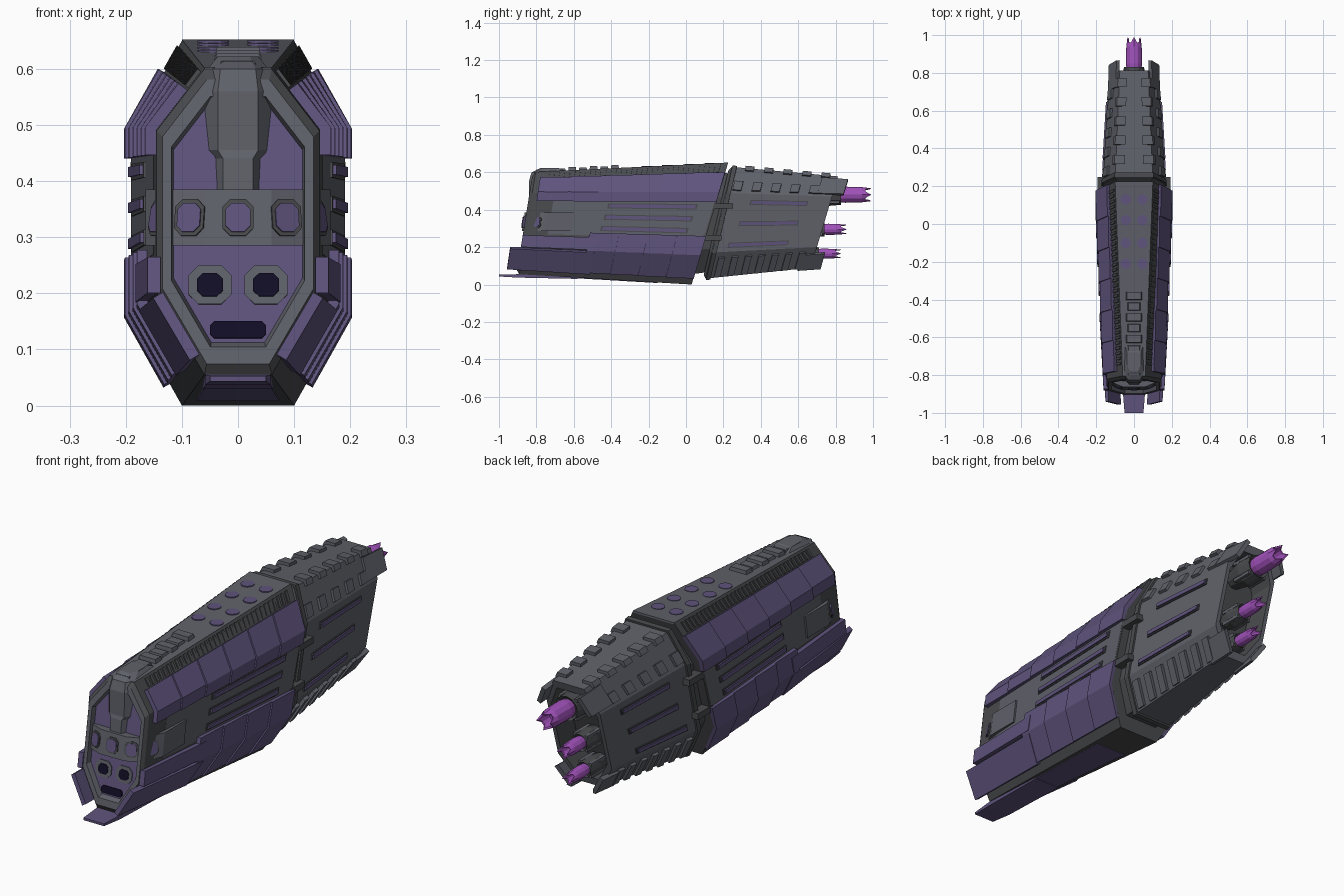
import bpy, bmesh, math
from mathutils import Vector, Matrix

if "Cube" in bpy.data.objects:
    bpy.data.objects.remove(bpy.data.objects["Cube"])

def material(name, col):
    m = bpy.data.materials.new(name)
    m.diffuse_color = (*col, 1)
    m.use_nodes = True
    m.node_tree.nodes["Principled BSDF"].inputs["Base Color"].default_value = m.diffuse_color
    return m

GREY = material("hull grey", (0.115, 0.12, 0.142))
DARK = material("dark grey", (0.068, 0.07, 0.076))
PURPLE = material("armour purple", (0.115, 0.088, 0.205))
GLOW = material("engine violet", (0.36, 0.085, 0.50))
NAVY = material("window navy", (0.006, 0.004, 0.02))

def loft(name, rings, mats, cap_mat=None):
    """Bridge closed rings; mats is one material or one per band."""
    bm = bmesh.new()
    if not isinstance(mats, list):
        mats = [mats] * (len(rings) - 1)
    slots = list(dict.fromkeys(mats + [cap_mat or mats[-1]]))
    vs = [[bm.verts.new(p) for p in r] for r in rings]
    n = len(rings[0])
    for k in range(len(rings) - 1):
        for i in range(n):
            j = (i + 1) % n
            f = bm.faces.new((vs[k][i], vs[k][j], vs[k + 1][j], vs[k + 1][i]))
            f.material_index = slots.index(mats[k])
    bm.faces.new(vs[0][::-1]).material_index = slots.index(mats[0])
    bm.faces.new(vs[-1]).material_index = slots.index(cap_mat or mats[-1])
    bmesh.ops.recalc_face_normals(bm, faces=bm.faces)
    me = bpy.data.meshes.new(name)
    bm.to_mesh(me)
    bm.free()
    for m in slots:
        me.materials.append(m)
    ob = bpy.data.objects.new(name, me)
    bpy.context.collection.objects.link(ob)
    return ob

# Hulls: half octagon at each end (top centre to bottom centre), sheared end planes y = a + b*z
FRONT = dict(f=[(0, .60), (.06, .60), (.145, .49), (.145, .20), (.06, .055), (0, .055)],
             r=[(0, .65), (.10, .65), (.19, .49), (.19, .16), (.10, 0), (0, 0)],
             yf=(-.90, .16), yr=(.03, .30))
REAR = dict(f=[(0, .63), (.10, .63), (.165, .49), (.165, .17), (.09, .03), (0, .03)],
            r=[(0, .578), (.075, .578), (.13, .47), (.13, .20), (.06, .09), (0, .09)],
            yf=(.083, .235), yr=(.64, .30))

def lerp(a, b, t):
    return a + (b - a) * t

def corner(h, s, i):
    return Vector(h['f'][i]).lerp(Vector(h['r'][i]), s) if 0 <= s <= 1 else \
        Vector(h['f'][i]) * (1 - s) + Vector(h['r'][i]) * s

def yat(h, s, z):
    return lerp(h['yf'][0] + h['yf'][1] * z, h['yr'][0] + h['yr'][1] * z, s)

def s_of(h, y, z):
    a, b = h['yf'][0] + h['yf'][1] * z, h['yr'][0] + h['yr'][1] * z
    return (y - a) / (b - a)

def ring(h, s, k=1.0, dy=0.0):
    half = [corner(h, s, i) for i in range(1, 5)]
    zc = (half[0].y + half[3].y) / 2
    pts = [(p.x, p.y) for p in half] + [(-p.x, p.y) for p in half[::-1]]
    return [(x * k, yat(h, s, zc + (z - zc) * k) + dy, zc + (z - zc) * k) for x, z in pts]

def seg_normal(h, s, i):
    d = (corner(h, s, i + 1) - corner(h, s, i)).normalized()
    return Vector((-d.y, d.x))

def plate(name, h, s0, s1, u0, u1, h0, h1, mat):
    """Armour plate following the hull between stations s and profile positions u, on both sides."""
    us = [u0] + [i for i in range(1, 5) if u0 < i < u1] + [u1]
    rings = []
    for s, t in ((s0, h0), (s1, h1)):
        outer, inner = [], []
        for u in us:
            i = min(int(u), 4)
            p = corner(h, s, i).lerp(corner(h, s, i + 1), u - i)
            n = seg_normal(h, s, i if u < u1 or u != i else i - 1)
            if u == i and u0 < u < u1:
                m = (n + seg_normal(h, s, i - 1)).normalized()
                n = m / m.dot(n)
            for lst, off in ((outer, t), (inner, -.006)):
                q = p + n * off
                lst.append((q.x, yat(h, s, p.y), q.y))
        rings.append(outer + inner[::-1])
    for side, sx in (("right", 1), ("left", -1)):
        loft(f"{name}_{side}", [[(x * sx, y, z) for x, y, z in r] for r in rings], mat)

def box(name, c, d, mat, taper=1.0):
    rings = []
    for sz, k in ((-1, 1), (1, taper)):
        rings.append([(c[0] + a * d[0] / 2 * k, c[1] + b * d[1] / 2 * k, c[2] + sz * d[2] / 2)
                      for a, b in ((-1, -1), (1, -1), (1, 1), (-1, 1))])
    return loft(name, rings, mat)

def window(name, c, w, h, yaw, mat, depth=.006, pitch=-.16):
    """Thin rectangle with clipped corners facing the front."""
    k = min(w, h) * .25
    pts = [(w / 2, h / 2 - k), (w / 2 - k, h / 2), (-w / 2 + k, h / 2), (-w / 2, h / 2 - k),
           (-w / 2, -h / 2 + k), (-w / 2 + k, -h / 2), (w / 2 - k, -h / 2), (w / 2, -h / 2 + k)]
    ob = loft(name, [[(x, y, z) for x, z in pts] for y in (-depth / 2, depth / 2)], mat)
    ob.matrix_world = Matrix.Translation(c) @ Matrix.Rotation(yaw, 4, 'Z') @ Matrix.Rotation(pitch, 4, 'X')

# Main hull sections, joining neck and hollow stern
loft("front_hull", [ring(FRONT, 1), ring(FRONT, 0), ring(FRONT, 0, .93, -.015), ring(FRONT, 0, .82, -.015),
                    ring(FRONT, 0, .79, .008)], [DARK, DARK, GREY, GREY], PURPLE)
loft("neck", [ring(FRONT, .93, .86), ring(REAR, .1, .88)], DARK)
loft("rear_hull", [ring(REAR, 0, .93), ring(REAR, .025), ring(REAR, 1), ring(REAR, 1, .86), ring(REAR, 1, .8, -.11)],
     [DARK, GREY, GREY, DARK], DARK)
plate("top_deck", FRONT, .0, 1, 0, 1, .002, .002, GREY)
plate("side_wall", FRONT, .12, .99, 2.1, 2.75, .001, .001, GREY)

# Stepped purple armour
N = 6
for i in range(N):
    a, b = .03 + i * .97 / N, .03 + (i + 1) * .97 / N
    plate(f"upper_armour_{i}", FRONT, a, b, 1.35, 2.15, .019, .013, PURPLE)
    if i > 1:
        plate(f"lower_armour_{i}", FRONT, a, b, 2.70, 3.76, .019, .013, PURPLE)
plate("side_prong", FRONT, -.015, .40, 2.78, 3.0, .017, .02, PURPLE)
plate("diagonal_prong", FRONT, -.075, .40, 3.03, 3.8, .014, .02, PURPLE)
plate("keel_armour", FRONT, .1, .8, 4.2, 5, .004, .003, PURPLE)
loft("keel_prong", [[(-w, y, z), (w, y, z), (w, y, z + t), (-w, y, z + t)] for w, y, z, t in
                    ((.05, -1, .043, .01), (.058, -.9, .037, .018), (.062, -.58, .03, .025))], PURPLE)

# Ribbed strips beside the top deck
for i in range(34):
    s = .06 + i * .027
    plate(f"strip_rib_{i}", FRONT, s, s + .014, 1.06, 1.32, .006, .006, DARK)

# Side stripes on both hulls: grey rail with a purple bar
def stripe(name, h, y0, y1, z):
    u = 2 + (h['r'][2][1] - z) / (h['r'][2][1] - h['r'][3][1])
    s0, s1 = s_of(h, y0, z), s_of(h, y1, z)
    plate(name + "_rail", h, s0, s1, u - .045, u + .045, .005, .005, DARK)
    plate(name + "_bar", h, s0 + .01, s1 - .01, u - .028, u + .028, .011, .011, PURPLE)
for i, z in enumerate((.415, .35, .285)):
    stripe(f"front_stripe_{i}", FRONT, -.42 - .02 * i, .06 - .025 * i, z)
for i, z in enumerate((.43, .33, .23)):
    stripe(f"rear_stripe_{i}", REAR, .34 - .055 * i, .65 - .05 * i, z)

# Rear hull blocks on the top edge, upper slope and lower slope
for i in range(5):
    s = .15 + i * .175
    plate(f"top_block_{i}", REAR, s, s + .08, .5, 1.12, .013, .013, GREY)
    plate(f"slope_block_{i}", REAR, s - .07, s + .01, 1.55, 1.9, .012, .012, GREY)
for i in range(7):
    s = .1 + i * .125
    plate(f"lower_block_{i}", REAR, s, s + .06, 3.2, 3.95, .013, .013, GREY)
plate("stern_upper_fin", REAR, .86, 1.10, 1.15, 1.9, .01, .014, GREY)
plate("stern_lower_fin", REAR, .88, 1.09, 3.3, 4.1, .01, .014, GREY)
plate("collar", REAR, .03, .07, .0, 5, .008, .008, DARK)

# Clamps bridging the two hulls
for sx in (-1, 1):
    for z, y in ((.42, .20), (.25, .14)):
        box("hull_clamp", (sx * .172, y, z), (.04, .10, .028), DARK)

# Top deck spots and spine ribs
for sx in (-1, 1):
    for y in (.13, .02, -.10, -.21):
        z = lerp(.60, .65, s_of(FRONT, y, .63)) + .001
        loft("deck_spot", [[(sx * .044 + .028 * math.cos(k * math.pi / 6), y + .028 * math.sin(k * math.pi / 6), z + d)
                            for k in range(12)] for d in (-.003, .004)], PURPLE)
for i in range(8):
    y = -.38 - i * .057
    box(f"spine_rib_{i}", (0, y, lerp(.60, .65, s_of(FRONT, y, .63)) + .006),
        (.088 if i % 2 == 0 else .07, .045, .024 if i % 2 == 0 else .014), GREY, .85)

# Nose tower above the bridge
def nose_ring(z, w, yf, yb=-.62):
    return [(-w, yb, z), (-w, yf + .035, z), (-w * .58, yf, z), (w * .58, yf, z), (w, yf + .035, z), (w, yb, z)]
loft("nose_tower", [nose_ring(.375, .046, -.85), nose_ring(.44, .046, -.845), nose_ring(.455, .062, -.84),
                    nose_ring(.56, .062, -.838), nose_ring(.60, .054, -.825), nose_ring(.622, .036, -.78, -.68)],
     GREY)

# Bridge band with windows
half = [(.06, -.87), (.12, -.845), (.165, -.75), (.165, -.6)]
outline = half + [(-x, y) for x, y in half[::-1]]
loft("bridge", [[(x, y - dy, z) for x, y in outline] for z, dy in ((.285, .008), (.385, -.008))], GREY)
for x, y, yaw in ((0, -.871, 0), (.086, -.860, .39), (-.086, -.860, -.39), (.143, -.80, 1.13), (-.143, -.80, -1.13)):
    window("bridge_window_frame", (x, y, .335), .056, .066, yaw, DARK)
    d = Vector((math.sin(yaw), -math.cos(yaw), 0)) * .003
    window("bridge_window", (x + d.x, y + d.y, .335), .044, .052, yaw, PURPLE)
plate("side_window_frame", FRONT, .10, .19, 2.41, 2.58, .006, .006, DARK)
plate("side_window", FRONT, .115, .175, 2.44, 2.55, .009, .009, PURPLE)

# Lower face: two framed bays and a slot
for x, z, w, h in ((-.05, .215, .046, .042), (.05, .215, .046, .042), (0, .135, .1, .03)):
    y = -.892 + .16 * z
    if x:
        window("bay_frame", (x, y - .001, z), .076, .07, 0, GREY)
    window("dark_bay", (x, y - .004, z), w, h, 0, NAVY)

# Engines: grey cup and violet jagged nozzle
def circle(r, y, z, jag=0):
    return [(r * math.cos(k * math.pi / 6), y + (jag if k % 3 == 0 else -jag), z + r * math.sin(k * math.pi / 6))
            for k in range(12)]
for name, z, r, y0, y1 in (("top", .48, .043, .80, .99), ("middle", .295, .030, .71, .86), ("bottom", .165, .027, .68, .83)):
    loft(name + "_engine_cup", [circle(r * .9, y0 - .14, z), circle(r * 1.4, y0 - .04, z), circle(r * 1.25, y0 + .03, z),
                                circle(r, y0 + .02, z)], DARK)
    loft(name + "_engine_nozzle", [circle(r * .85, y0, z), circle(r, y0 + .05, z), circle(r * .95, y1 - .05, z),
                                   circle(r * .8, y1 - .015, z, .015), circle(r * .65, y1 - .02, z, .012),
                                   circle(r * .6, y1 - .08, z)], GLOW)
    for k in range(4):
        a = math.pi / 4 + k * math.pi / 2
        box(name + "_engine_strut", (r * 1.3 * math.cos(a), y0 - .03, z + r * 1.3 * math.sin(a)), (.014, .1, .014), GREY)
